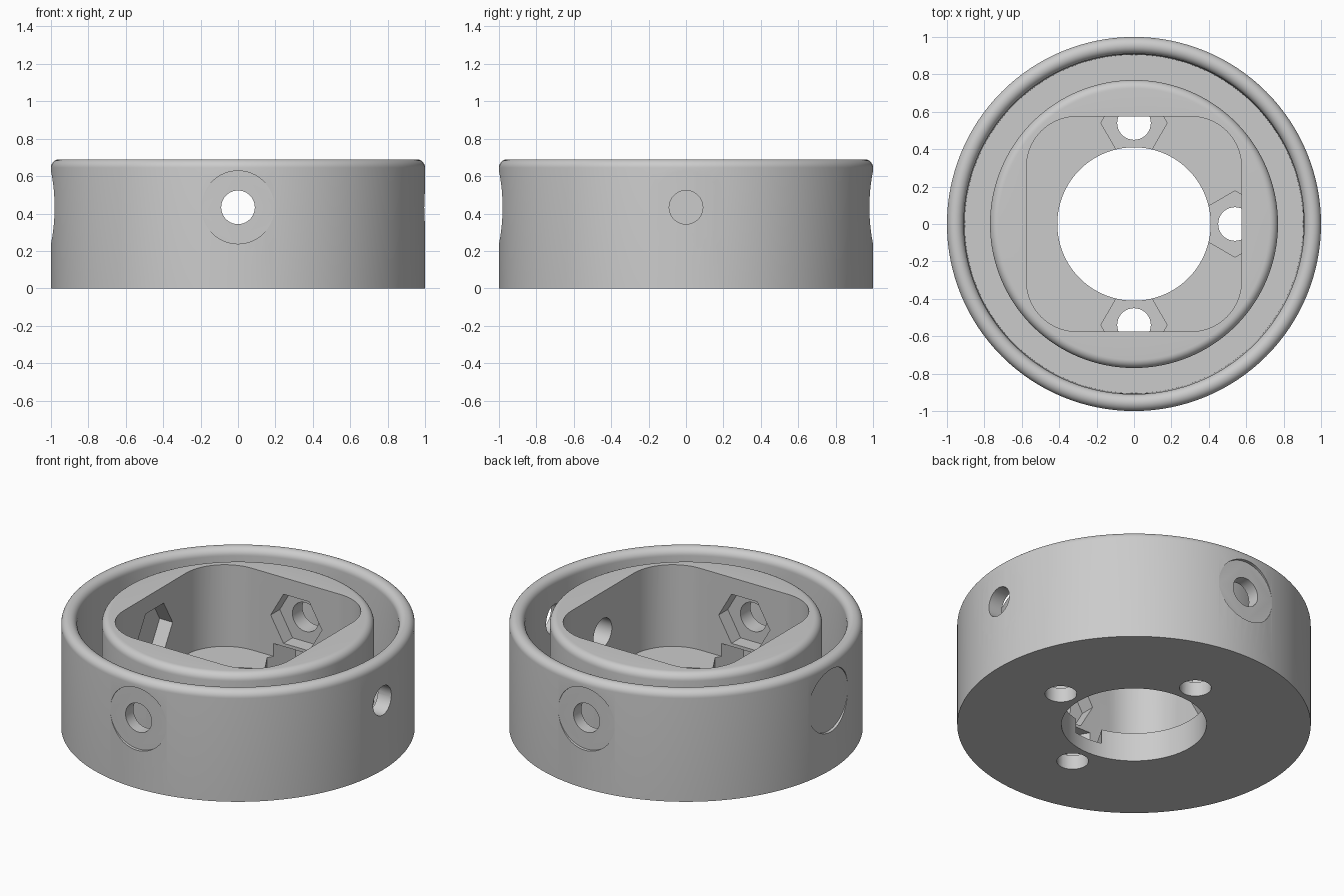
import bpy, bmesh
from math import sin, cos, pi
from mathutils import Matrix

default = bpy.data.objects.get("Cube")
if default:
    bpy.data.objects.remove(default)

HEIGHT, FLOOR, HOLE_Z, FILLET = 0.69, 0.18, 0.433, 0.045

grey = bpy.data.materials.new("plain grey")
grey.use_nodes = True
colour = (0.6, 0.6, 0.6, 1)
grey.diffuse_color = colour
grey.node_tree.nodes["Principled BSDF"].inputs["Base Color"].default_value = colour


def finish(bm, name):
    bmesh.ops.recalc_face_normals(bm, faces=bm.faces)
    mesh = bpy.data.meshes.new(name)
    bm.to_mesh(mesh)
    bm.free()
    mesh.materials.append(grey)
    obj = bpy.data.objects.new(name, mesh)
    bpy.context.collection.objects.link(obj)
    return obj


def arc(cx, cy, r, start, end, steps):
    angles = [start + (end - start) * i / steps for i in range(steps + 1)]
    return [(cx + r * cos(a), cy + r * sin(a)) for a in angles]


def lathe(name, profile, segments):
    bm = bmesh.new()
    rings = [[bm.verts.new((r * cos(a), r * sin(a), z)) for r, z in profile]
             for a in (2 * pi * i / segments for i in range(segments))]
    n = len(profile)
    for i in range(segments):
        a, b = rings[i - 1], rings[i]
        for j in range(n):
            bm.faces.new((a[j - 1], b[j - 1], b[j], a[j]))
    return finish(bm, name)


def prism(name, outline, low, high, matrix=Matrix()):
    bm = bmesh.new()
    base = bm.faces.new([bm.verts.new((x, y, low)) for x, y in outline])
    top = bmesh.ops.extrude_face_region(bm, geom=[base])
    verts = [v for v in top["geom"] if isinstance(v, bmesh.types.BMVert)]
    bmesh.ops.translate(bm, verts=verts, vec=(0, 0, high - low))
    bm.transform(matrix)
    return finish(bm, name)


def polygon(sides, r):
    # First corner lies on the local y axis
    return [(r * sin(2 * pi * i / sides), r * cos(2 * pi * i / sides)) for i in range(sides)]


# Body: bored disc with a deep ring groove and rounded rims
top = HEIGHT - FILLET
profile = [(0.41, 0), (1, 0)]
profile += arc(1 - FILLET, top, FILLET, 0, pi, 16)
profile += [(0.905, FLOOR), (0.77, FLOOR)]
profile += arc(0.77 - FILLET, top, FILLET, 0, pi / 2, 8)
profile += [(0.41, HEIGHT)]
body = lathe("ring_body", profile, 128)

# Central pocket with rounded corners
pocket = []
for k, (sx, sy) in enumerate([(1, 1), (-1, 1), (-1, -1), (1, -1)]):
    pocket += arc(sx * 0.305, sy * 0.305, 0.27, k * pi / 2, (k + 1) * pi / 2, 14)
cutters = [prism("pocket_cutter", pocket, FLOOR, 1)]

# Bolt holes and nut recesses, repeated on four sides
for k in range(4):
    turn = Matrix.Rotation(k * pi / 2, 4, "Z")
    upright = turn @ Matrix.Translation((0.54, 0, 0))
    radial = turn @ Matrix.Translation((0, 0, HOLE_Z)) @ Matrix.Rotation(pi / 2, 4, "Y")
    cutters += [
        prism("floor_hole_cutter", polygon(40, 0.09), -0.1, 0.15, upright),
        prism("floor_nut_cutter", polygon(6, 0.177), 0.09, 0.26, upright),
        prism("wall_hole_cutter", polygon(40, 0.09), 0.5, 1.1, radial),
        prism("wall_nut_cutter", polygon(6, 0.177), 0.5, 0.665, radial),
        prism("spot_face_cutter", polygon(64, 0.195), 0.981, 1.1, radial),
    ]

bpy.ops.object.select_all(action="DESELECT")
bpy.context.view_layer.objects.active = body
body.select_set(True)
for cutter in cutters:
    cutter.hide_render = True
    mod = body.modifiers.new("cut", "BOOLEAN")
    mod.operation = "DIFFERENCE"
    mod.solver = "EXACT"
    mod.object = cutter
    bpy.ops.object.modifier_apply(modifier=mod.name)
    bpy.data.objects.remove(cutter)

bpy.ops.object.shade_smooth_by_angle(angle=pi / 6)
